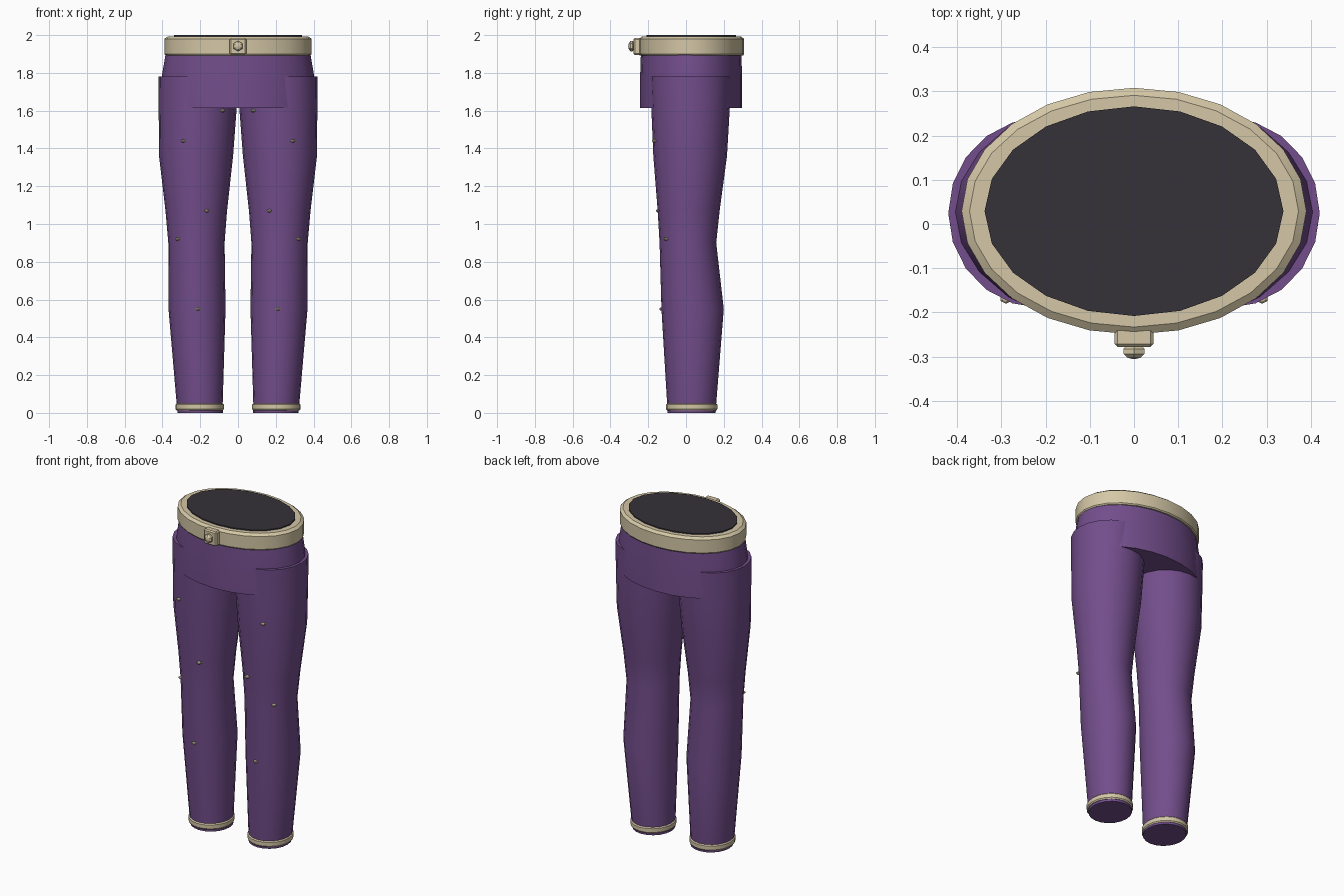
import bpy, bmesh
from math import sin, cos, pi

if "Cube" in bpy.data.objects:
    bpy.data.objects.remove(bpy.data.objects["Cube"])


def material(name, rgb):
    m = bpy.data.materials.new(name)
    m.diffuse_color = (*rgb, 1)
    m.use_nodes = True
    m.node_tree.nodes["Principled BSDF"].inputs["Base Color"].default_value = m.diffuse_color
    return m


PURPLE = material("purple cloth", (0.17, 0.075, 0.26))
BONE = material("pale trim", (0.66, 0.57, 0.38))
DARK = material("dark inside", (0.035, 0.032, 0.04))


def finish(name, bm, mat, smooth=True):
    bmesh.ops.recalc_face_normals(bm, faces=bm.faces)
    me = bpy.data.meshes.new(name)
    bm.to_mesh(me)
    bm.free()
    me.materials.append(mat)
    ob = bpy.data.objects.new(name, me)
    bpy.context.collection.objects.link(ob)
    if smooth:
        bpy.ops.object.select_all(action='DESELECT')
        bpy.context.view_layer.objects.active = ob
        ob.select_set(True)
        bpy.ops.object.shade_smooth_by_angle(angle=0.6)
    return ob


def loft(name, rings, n, mat, caps=True):
    """Rings are (z, x centre, y centre, x radius, y radius); uncapped lofts close on themselves."""
    bm = bmesh.new()
    loops = [[bm.verts.new((cx + rx * cos(2 * pi * i / n), cy + ry * sin(2 * pi * i / n), z))
              for i in range(n)] for z, cx, cy, rx, ry in rings]
    pairs = list(zip(loops, loops[1:]))
    if caps:
        bm.faces.new(loops[0])
        bm.faces.new(loops[-1])
    else:
        pairs.append((loops[-1], loops[0]))
    for a, b in pairs:
        for i in range(n):
            j = (i + 1) % n
            bm.faces.new((a[i], a[j], b[j], b[i]))
    return finish(name, bm, mat)


def stud(name, x, y, z, sx, sy, sz, turned=False):
    bm = bmesh.new()
    bmesh.ops.create_uvsphere(bm, u_segments=6, v_segments=5, radius=1)
    for v in bm.verts:
        p = v.co.copy()
        if turned:
            p.y, p.z = -p.z, p.y
        v.co = (x + p.x * sx, y + p.y * sy, z + p.z * sz)
    finish(name, bm, BONE, smooth=False)


# legs, cuffs and leg studs
LEG = [(0.0, 0.2, 0.03, 0.12, 0.127), (0.05, 0.203, 0.03, 0.122, 0.13),
       (0.55, 0.217, 0.035, 0.151, 0.165), (0.9, 0.22, 0.01, 0.149, 0.15),
       (1.07, 0.221, 0.014, 0.163, 0.164), (1.36, 0.222, 0.022, 0.196, 0.195),
       (1.6, 0.214, 0.024, 0.206, 0.207), (1.78, 0.21, 0.025, 0.21, 0.215)]
CUFF = [(0.015, 0.122, 0.128), (0.013, 0.123, 0.13), (0.02, 0.128, 0.136),
        (0.044, 0.128, 0.136), (0.05, 0.122, 0.13), (0.05, 0.11, 0.118), (0.015, 0.11, 0.118)]
STUDS = [(0.08, -0.138, 1.6), (0.29, -0.168, 1.44), (0.165, -0.147, 1.07),
         (0.32, -0.105, 0.92), (0.212, -0.128, 0.55)]
for side, s in (("left", 1), ("right", -1)):
    loft(side + "_leg", [(z, s * x, y, rx, ry) for z, x, y, rx, ry in LEG], 20, PURPLE)
    loft(side + "_cuff", [(z, s * 0.203, 0.03, rx, ry) for z, rx, ry in CUFF[1:]],
         20, BONE, caps=False)
    for k, (x, y, z) in enumerate(STUDS):
        stud(f"{side}_leg_stud_{k + 1}", s * x, y, z, 0.015, 0.013, 0.009)

# hips
loft("hips", [(1.615, 0, 0.027, 0.405, 0.27), (1.78, 0, 0.027, 0.404, 0.27),
              (1.93, 0, 0.027, 0.378, 0.265)], 24, PURPLE)

# waistband with dark inside
loft("waistband", [(1.893, 0, 0.029, 0.35, 0.24), (1.893, 0, 0.029, 0.384, 0.274),
                   (1.9, 0, 0.029, 0.39, 0.279), (1.98, 0, 0.029, 0.39, 0.279),
                   (1.993, 0, 0.029, 0.372, 0.262), (1.993, 0, 0.029, 0.32, 0.22)],
     24, BONE, caps=False)
loft("waist_opening", [(1.93, 0, 0.029, 0.338, 0.237), (2.0, 0, 0.029, 0.338, 0.237)], 20, DARK)

# buckle plate and its stud
bm = bmesh.new()
bmesh.ops.create_cube(bm, size=1)
for v in bm.verts:
    v.co = (v.co.x * 0.088, -0.256 + v.co.y * 0.044, 1.94 + v.co.z * 0.09)
bmesh.ops.bevel(bm, geom=bm.edges[:], offset=0.007, segments=1, affect='EDGES')
finish("buckle_plate", bm, BONE, smooth=False)
stud("buckle_stud", 0, -0.288, 1.942, 0.029, 0.018, 0.029, turned=True)
